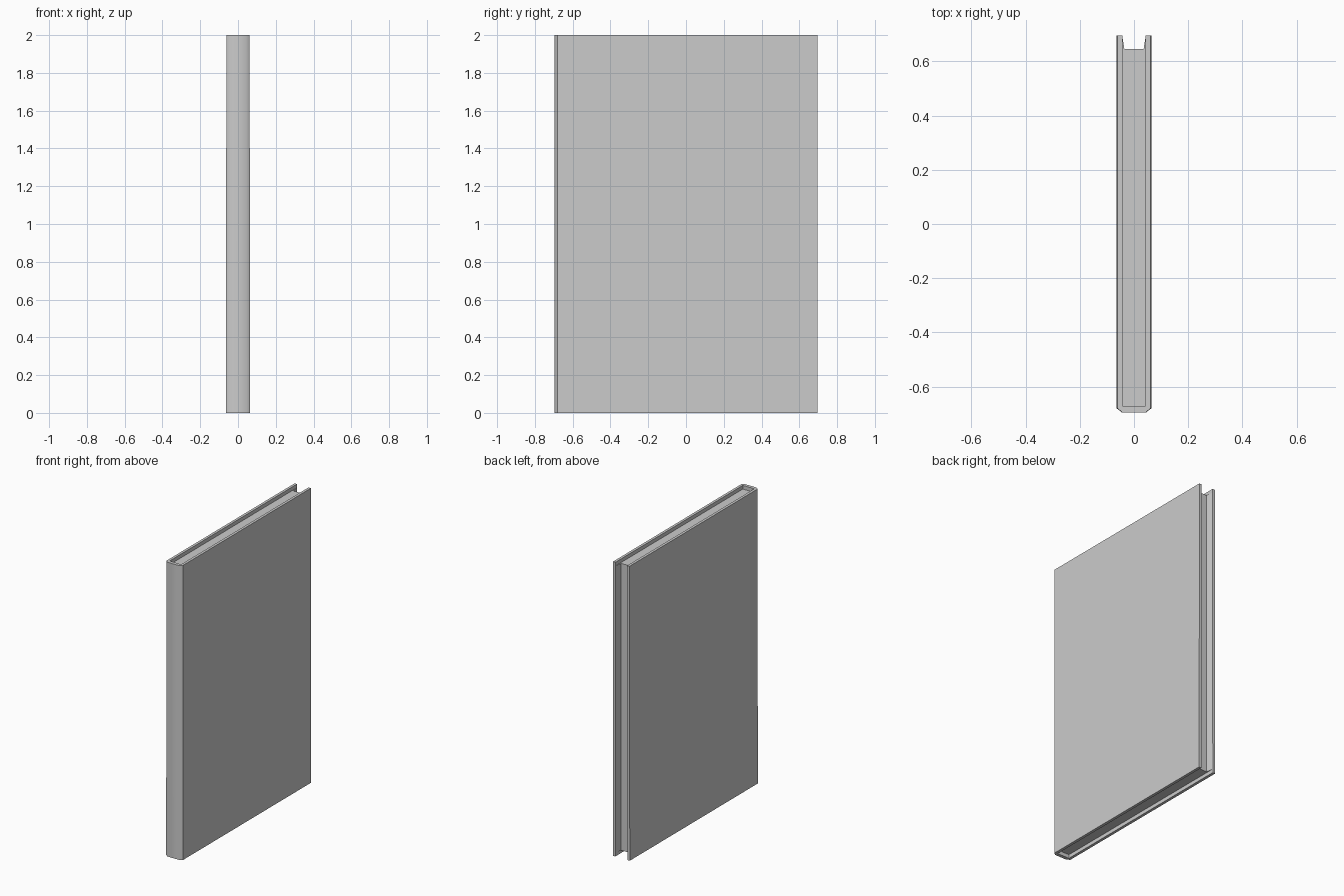
import bpy, bmesh

if "Cube" in bpy.data.objects:
    bpy.data.objects.remove(bpy.data.objects["Cube"])


def prism(name, profile, z0, z1, top_scale=1.0):
    """Extrude an xy outline from z0 to z1, narrowing slightly in x at the top."""
    bm = bmesh.new()
    face = bm.faces.new([bm.verts.new((x, y, z0)) for x, y in profile])
    ext = bmesh.ops.extrude_face_region(bm, geom=[face])
    for v in ext["geom"]:
        if isinstance(v, bmesh.types.BMVert):
            v.co.z = z1
            v.co.x *= top_scale
    bmesh.ops.recalc_face_normals(bm, faces=bm.faces)
    mesh = bpy.data.meshes.new(name)
    bm.to_mesh(mesh)
    bm.free()
    obj = bpy.data.objects.new(name, mesh)
    bpy.context.collection.objects.link(obj)
    return obj


def mirrored(half):
    """Close a right-hand half outline by mirroring it across x = 0."""
    return half + [(-x, y) for x, y in reversed(half)]


# Hard cover: two boards joined by a chamfered spine
cover = prism("book_cover", mirrored([
    (0.045, -0.695), (0.064, -0.680), (0.064, 0.695),
    (0.045, 0.695), (0.045, -0.672)]), 0.0, 2.0, 0.96)

# Page block: recessed at top, bottom and fore-edge, endpapers flare to the boards
pages = prism("page_block", [
    (-0.045, -0.672), (0.045, -0.672), (0.045, 0.694), (0.037, 0.645),
    (-0.037, 0.645), (-0.045, 0.694)], 0.025, 1.975, 0.96)

# Softly shaded spine, crisp board edges
bpy.ops.object.select_all(action='DESELECT')
cover.select_set(True)
bpy.context.view_layer.objects.active = cover
bpy.ops.object.shade_smooth_by_angle(angle=0.8)
